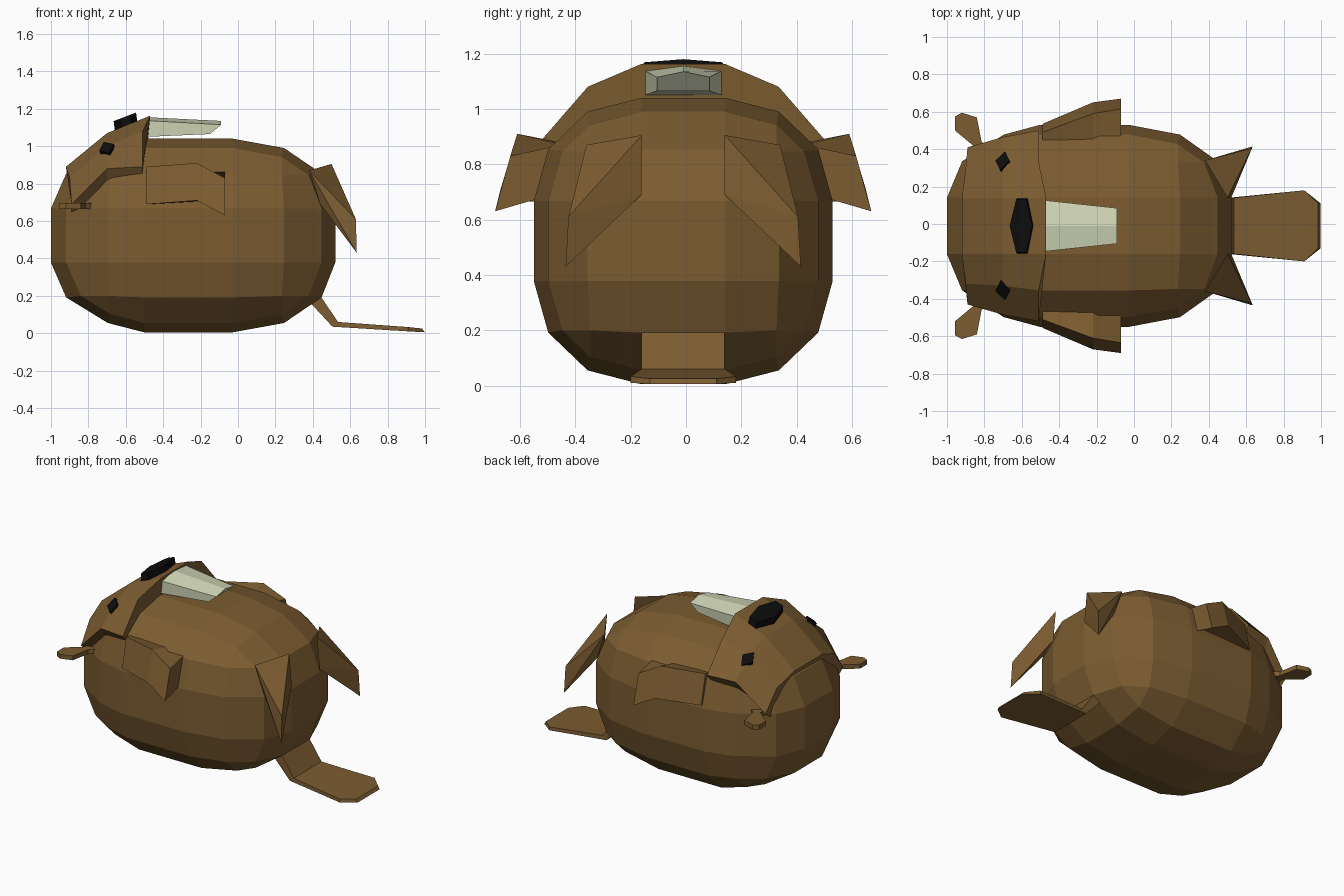
import bpy, bmesh
from mathutils import Vector

if "Cube" in bpy.data.objects:
    bpy.data.objects.remove(bpy.data.objects["Cube"])

YC = -0.01  # symmetry plane of the animal


def material(name, rgb):
    m = bpy.data.materials.new(name)
    m.diffuse_color = (*rgb, 1)
    m.use_nodes = True
    m.node_tree.nodes["Principled BSDF"].inputs["Base Color"].default_value = m.diffuse_color
    return m


FUR = material("fur", (0.20, 0.108, 0.031))
BLACK = material("black", (0.004, 0.004, 0.004))
IVORY = material("ivory", (0.66, 0.70, 0.49))


def finish(bm, name, mat):
    bmesh.ops.recalc_face_normals(bm, faces=bm.faces)
    me = bpy.data.meshes.new(name)
    bm.to_mesh(me)
    bm.free()
    me.materials.append(mat)
    ob = bpy.data.objects.new(name, me)
    ob.location.y = YC
    bpy.context.collection.objects.link(ob)
    return ob


def loft(name, sections, mat):
    bm = bmesh.new()
    rings = [[bm.verts.new(p) for p in s] for s in sections]
    n = len(rings[0])
    for a, b in zip(rings, rings[1:]):
        for i in range(n):
            j = (i + 1) % n
            bm.faces.new((a[i], a[j], b[j], b[i]))
    bm.faces.new(rings[0])
    bm.faces.new(rings[-1])
    return finish(bm, name, mat)


def hull(name, pts, mat):
    bm = bmesh.new()
    for p in pts:
        bm.verts.new(p)
    bmesh.ops.convex_hull(bm, input=bm.verts)
    bmesh.ops.dissolve_limit(bm, angle_limit=0.03, verts=bm.verts, edges=bm.edges)
    return finish(bm, name, mat)


def flip(pts, s):
    return [(x, y * s, z) for x, y, z in pts]


# Body: heavily bevelled cube, stretched a little more at the head end
bm = bmesh.new()
bmesh.ops.create_cube(bm, size=2)
bmesh.ops.bevel(bm, geom=bm.edges[:], offset=0.72, offset_type='OFFSET', segments=3,
                profile=0.5, affect='EDGES')
for v in bm.verts:
    x = -0.24 + 0.76 * v.co.x
    if v.co.x < -0.2:
        x += 0.05 * min(1, (1 + v.co.x) / 0.5) * -1 if v.co.x > -0.5 else 0.03 * (1 + v.co.x) / 0.36
    v.co = (x, 0.54 * v.co.y, 0.5225 + 0.5175 * v.co.z)
finish(bm, "body", FUR)


# Head: raised cap over the front of the body, ending in a step
def cap(half, low):
    return [(x, y, z) for x, y, z in half] + [(x, -y, z) for x, y, z in reversed(half)] + \
        [(half[0][0], -0.3, low), (half[0][0], 0.3, low)]


loft("head", [
    cap([(-0.89, 0.42, 0.69), (-0.90, 0.31, 0.83), (-0.92, 0.15, 0.89)], 0.6),
    cap([(-0.70, 0.475, 0.88), (-0.70, 0.32, 1.00), (-0.70, 0.15, 1.07)], 0.6),
    cap([(-0.51, 0.51, 0.89), (-0.51, 0.345, 1.08), (-0.47, 0.15, 1.163)], 0.6)], FUR)

# Nose: six-sided pad lying on the sloped snout
nose = [(-0.62, 0.15), (-0.565, 0.15), (-0.535, 0), (-0.565, -0.15), (-0.62, -0.15), (-0.655, 0)]
loft("nose", [[(x, y, 1.13 + 0.4 * (x + 0.6) - 0.05) for x, y in nose],
              [(x - 0.01, y * 0.95, 1.13 + 0.38 * (x + 0.6) + 0.025) for x, y in nose]], BLACK)

# Teeth: tapered block with a shallow ridge
loft("teeth", [
    [(-0.49, -0.138, 1.05), (-0.49, 0.138, 1.05), (-0.49, 0.138, 1.137), (-0.49, 0, 1.155),
     (-0.49, -0.138, 1.137)],
    [(-0.15, -0.095, 1.065), (-0.15, 0.095, 1.065), (-0.09, 0.095, 1.115), (-0.09, 0, 1.135),
     (-0.09, -0.095, 1.115)]], IVORY)

ear = [(-0.78, 0.42), (-0.815, 0.45), (-0.84, 0.58), (-0.92, 0.605), (-0.957, 0.585),
       (-0.957, 0.51), (-0.855, 0.425), (-0.87, 0.36), (-0.78, 0.36)]
for s, side in ((1, "left"), (-1, "right")):
    # Ears: thin flat paddles
    loft("ear_" + side, [flip([(x, y, z) for x, y in ear], s) for z in (0.665, 0.695)], FUR)

    # Eyes: diamond plates facing up and outward
    n = Vector((-0.35, 0.55, 0.75)).normalized()
    u = n.cross(Vector((0, 1, 0))).normalized()
    w = n.cross(u)
    c = Vector((-0.695, 0.335, 0.975))
    ring = [u * 0.042, w * 0.058, -u * 0.042, -w * 0.058]
    loft("eye_" + side, [flip([tuple(c + r + n * d) for r in ring], s) for d in (-0.04, 0.025)],
         BLACK)

    # Arms: wedges flaring out of the flanks
    loft("arm_" + side, [flip([(x, yi, 0.70), (x, yi, 0.87), (x, *top), (x, *low)], s)
                         for x, yi, top, low in (
        (-0.49, 0.40, (0.50, 0.89), (0.545, 0.69)),
        (-0.22, 0.44, (0.60, 0.91), (0.66, 0.71)),
        (-0.07, 0.44, (0.625, 0.83), (0.68, 0.63)))], FUR)

    # Legs: pointed wedges drooping from the rump
    hull("leg_" + side, flip([(0.50, 0.15, 0.905), (0.38, 0.35, 0.87), (0.52, 0.15, 0.69),
                              (0.44, 0.34, 0.69), (0.63, 0.415, 0.61), (0.635, 0.425, 0.43)], s),
         FUR)

# Tail: drops to the ground, then a broad flat paddle
loft("tail", [[(xt, w, zt), (xt, -w, zt), (xb, -w, zb), (xb, w, zb)]
              for xt, zt, xb, zb, w in (
    (0.44, 0.20, 0.38, 0.17, 0.15), (0.535, 0.06, 0.505, 0.035, 0.15),
    (0.91, 0.033, 0.91, 0.01, 0.19), (0.985, 0.025, 0.998, 0.005, 0.12))], FUR)
